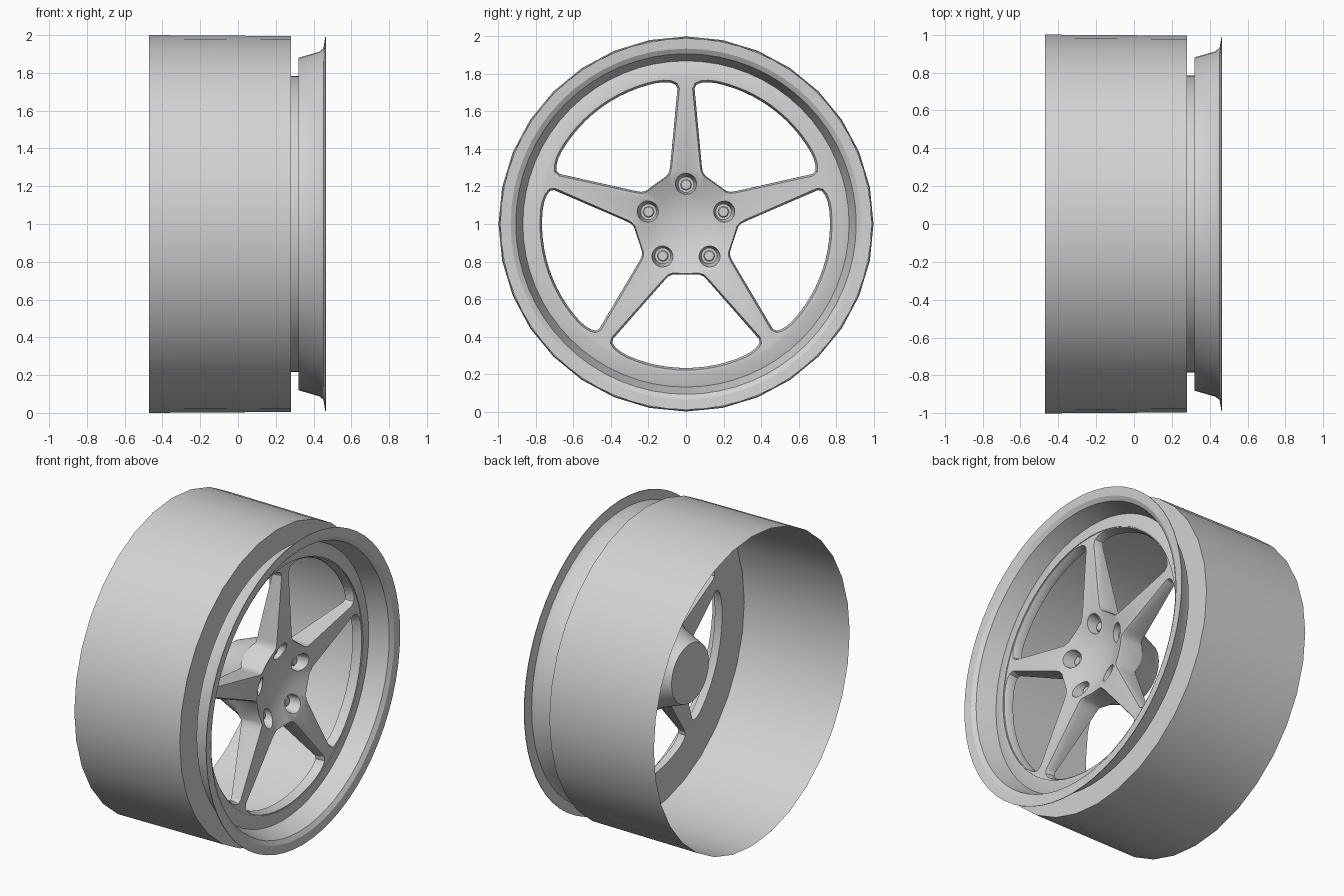
import bpy, bmesh, math
from mathutils import Vector

cube = bpy.data.objects.get("Cube")
if cube:
    bpy.data.objects.remove(cube, do_unlink=True)

metal = bpy.data.materials.new("plain grey metal")
metal.use_nodes = True
GREY = (0.65, 0.65, 0.65, 1)
metal.diffuse_color = GREY
for node in metal.node_tree.nodes:
    if node.type == 'BSDF_PRINCIPLED':
        node.inputs["Base Color"].default_value = GREY

AXLE = Vector((0, 0, 1))
STEP = math.tau / 5


def finish(name, bm):
    """Turn a bmesh into a grey object standing on the axle."""
    bmesh.ops.remove_doubles(bm, verts=bm.verts, dist=1e-5)
    bmesh.ops.recalc_face_normals(bm, faces=bm.faces)
    mesh = bpy.data.meshes.new(name)
    bm.to_mesh(mesh)
    bm.free()
    mesh.materials.append(metal)
    obj = bpy.data.objects.new(name, mesh)
    obj.location = AXLE
    bpy.context.collection.objects.link(obj)
    return obj


def smooth(obj):
    bpy.ops.object.select_all(action='DESELECT')
    obj.select_set(True)
    bpy.context.view_layer.objects.active = obj
    bpy.ops.object.shade_smooth_by_angle(angle=math.radians(28))


def lathe(name, profile, sides, closed=False):
    """Spin (x, radius) points around the axle."""
    bm = bmesh.new()
    verts = [bm.verts.new((x, 0, r)) for x, r in profile]
    pairs = list(zip(verts, verts[1:]))
    if closed:
        pairs.append((verts[-1], verts[0]))
    edges = [bm.edges.new(p) for p in pairs]
    bmesh.ops.spin(bm, geom=verts + edges, cent=(0, 0, 0), axis=(1, 0, 0),
                   angle=math.tau, steps=sides, use_merge=True)
    return finish(name, bm)


def loft(bm, rings):
    """Skin rings of equal length and cap both ends."""
    loops = [[bm.verts.new(p) for p in ring] for ring in rings]
    n = len(loops[0])
    for a, b in zip(loops, loops[1:]):
        for i in range(n):
            j = (i + 1) % n
            bm.faces.new((a[i], a[j], b[j], b[i]))
    bm.faces.new(loops[0][::-1])
    bm.faces.new(loops[-1])


def circle(x, radius, centre, sides):
    return [(x, centre[0] + radius * math.cos(math.tau * i / sides),
             centre[1] + radius * math.sin(math.tau * i / sides))
            for i in range(sides)]


def offset(points, amount):
    """Push a counter-clockwise outline outward."""
    out = []
    for i, p in enumerate(points):
        t = (points[(i + 1) % len(points)] - points[i - 1]).normalized()
        out.append(p + Vector((t.y, -t.x)) * amount)
    return out


def turn(p, angle):
    c, s = math.cos(angle), math.sin(angle)
    return (c * p[0] - s * p[1], s * p[0] + c * p[1])


# Open barrel with its front wall
barrel = lathe("barrel", [(-.47, 1), (.28, .995), (.28, .775)], 32)
smooth(barrel)

# Flared outer lip and the raised band inside it
lip = lathe("outer_lip", [
    (.32, .785), (.32, .88), (.43, .912), (.452, .93), (.462, .99),
    (.466, .99), (.462, .935), (.445, .908), (.325, .87), (.343, .80),
    (.343, .785)], 64, closed=True)
smooth(lip)

# Solid spoke disc with dished hub face and tapered rear boss
wheel = lathe("spokes_and_hub", [
    (.255, 0), (.26, .10), (.285, .18), (.33, .28), (.338, .797),
    (.32, .797), (.32, .783), (.28, .783), (.28, .74), (.19, .29),
    (.13, .25), (-.03, .19), (-.03, 0)], 80)

# One opening between spokes, measured from the middle of the opening
half = [Vector(p) for p in ((.264, .07), (.275, .095), (.30, .12),
                            (.61, .392), (.635, .396), (.66, .38), (.685, .35))]
arc = [Vector((.772 * math.cos(a), .772 * math.sin(a)))
       for a in [math.radians(d) for d in range(-24, 25, 4)]]
outline = ([Vector((p.x, -p.y)) for p in half] + arc + half[::-1])

# Cutter for the five openings and five lug pockets
bm = bmesh.new()
pocket = []
for k in range(5):
    angle = -math.pi / 2 + k * STEP
    loft(bm, [[(x, *turn(p, angle)) for p in offset(outline, grow)]
              for x, grow in ((-.1, -.006), (.31, -.004), (.36, .016))])
    centre = turn((.21, 0), math.pi / 2 + k * STEP)
    pocket.append(centre)
    loft(bm, [circle(.22, .042, centre, 24), circle(.37, .068, centre, 24)])
cutter = finish("opening_cutter", bm)
cutter.hide_render = True

cut = wheel.modifiers.new("openings", 'BOOLEAN')
cut.operation = 'DIFFERENCE'
cut.solver = 'EXACT'
cut.object = cutter
bpy.context.view_layer.objects.active = wheel
bpy.ops.object.modifier_apply(modifier=cut.name)
bpy.data.objects.remove(cutter, do_unlink=True)
smooth(wheel)

# Wheel nuts in the pockets
bm = bmesh.new()
for centre in pocket:
    loft(bm, [circle(x, r, centre, 8)
              for x, r in ((.21, .032), (.26, .032), (.266, .026))])
smooth(finish("wheel_nuts", bm))
